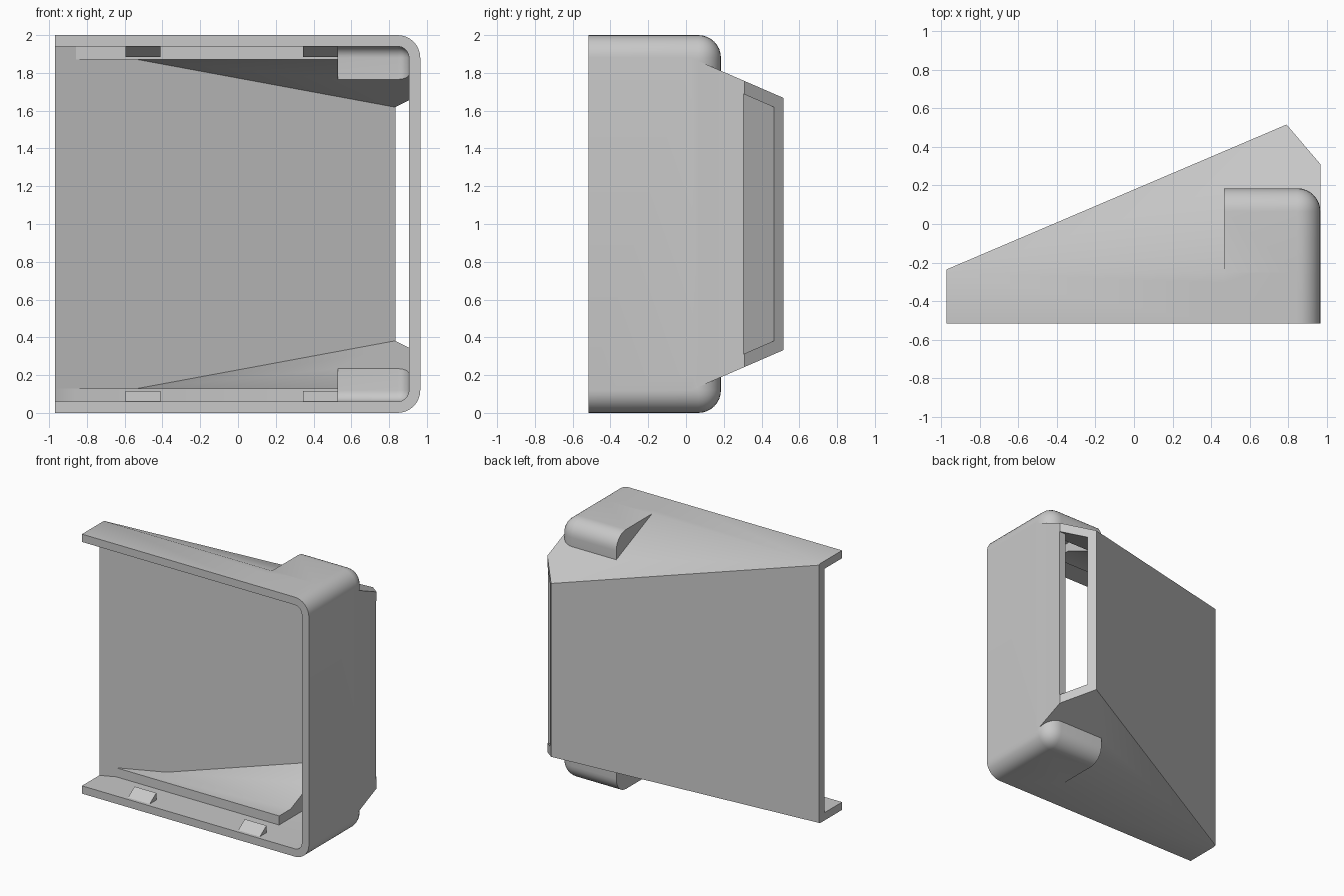
import bpy, bmesh
from mathutils import Vector

cube = bpy.data.objects.get("Cube")
if cube:
    bpy.data.objects.remove(cube, do_unlink=True)

grey = bpy.data.materials.new("light_grey_plastic")
grey.use_nodes = True
colour = (0.58, 0.58, 0.58, 1)
grey.diffuse_color = colour
grey.node_tree.nodes["Principled BSDF"].inputs["Base Color"].default_value = colour

X0, X1, Y0, Y1, H = -0.97, 0.965, -0.515, 0.515, 2.0
WALL, RADIUS, SLOPE = 0.06, 0.12, 0.434


def make_object(name, bm):
    bmesh.ops.recalc_face_normals(bm, faces=bm.faces[:])
    mesh = bpy.data.meshes.new(name)
    bm.to_mesh(mesh)
    bm.free()
    mesh.materials.append(grey)
    ob = bpy.data.objects.new(name, mesh)
    bpy.context.collection.objects.link(ob)
    return ob


def box(name, lo, hi, planes=(), radius=0, segments=8, round_back=False):
    """Box with rounded right (and back) edges, trimmed by planes."""
    bm = bmesh.new()
    bmesh.ops.create_cube(bm, size=1)
    lo, hi = Vector(lo), Vector(hi)
    for v in bm.verts:
        v.co = Vector([lo[i] + (v.co[i] + 0.5) * (hi[i] - lo[i]) for i in range(3)])
    if radius:
        def rounded(e):
            m = (e.verts[0].co + e.verts[1].co) / 2
            right = abs(m.x - hi.x) < 1e-4
            back = round_back and abs(m.y - hi.y) < 1e-4
            end = min(abs(m.z - lo.z), abs(m.z - hi.z)) < 1e-4
            return right + back + end >= 2
        bmesh.ops.bevel(bm, geom=[e for e in bm.edges if rounded(e)], offset=radius,
                        segments=segments, profile=0.5, affect='EDGES')
    for point, normal in planes:
        cut = bmesh.ops.bisect_plane(bm, geom=bm.verts[:] + bm.edges[:] + bm.faces[:],
                                     plane_co=point, plane_no=Vector(normal).normalized(),
                                     clear_outer=True)
        rim = [g for g in cut["geom_cut"] if isinstance(g, bmesh.types.BMEdge)]
        if rim:
            bmesh.ops.contextual_create(bm, geom=rim)
    return make_object(name, bm)


def slopes(y, inset):
    """Top and bottom walls converging toward the back."""
    return [((0, y, H - inset), (0, SLOPE, 1)), ((0, y, inset), (0, SLOPE, -1))]


def combine(target, tool, operation):
    mod = target.modifiers.new(operation.lower(), 'BOOLEAN')
    mod.operation, mod.solver, mod.object = operation, 'EXACT', tool
    bpy.context.view_layer.update()
    graph = bpy.context.evaluated_depsgraph_get()
    mesh = bpy.data.meshes.new_from_object(target.evaluated_get(graph))
    target.modifiers.clear()
    target.data = mesh
    bpy.data.objects.remove(tool, do_unlink=True)


# Outer shell: slanted back panel, chamfered outlet end, tapered top and bottom
panel_normal = (-0.75, 1.76, 0)
outer_panel = ((0.79, Y1, 0), panel_normal)
inner_panel = ((0.833, 0.465, 0), panel_normal)
outlet = ((0.79, Y1, 0), (0.205, 0.175, 0))
housing = box("duct_housing", (X0, Y0, 0), (X1, 0.6, H),
              [outer_panel, outlet] + slopes(-0.25, 0), RADIUS, 1)

# Rounded corner pockets at the top and bottom of the right wall
combine(housing, box("pocket", (0.465, Y0, 0), (X1, 0.185, H), (), RADIUS,
                     round_back=True), 'UNION')

# Hollow interior: front frame, tapering duct, side outlet, corner pockets
inner_x = X1 - WALL
taper = [inner_panel] + slopes(-0.115, 0.13)
cutters = [
    box("frame_space", (-1.1, -0.6, WALL), (inner_x, -0.256, H - WALL),
        [inner_panel], WALL, 1),
    box("duct_space", (-1.1, -0.7, 0.13), (inner_x, 0.6, H - 0.13), taper),
    box("outlet_space", (0.7, 0.305, 0.13), (1.1, 0.7, H - 0.13), taper),
    box("pocket_space", (0.53, -0.65, WALL), (inner_x, 0.125, H - WALL), (), WALL,
        round_back=True),
]
for cutter in cutters:
    combine(housing, cutter, 'DIFFERENCE')

# Wedge snap tabs inside the frame
tabs = []
for side, x in (("left", 0.345), ("right", -0.595)):
    for level in ("lower", "upper"):
        profile = [(-0.49, WALL), (-0.41, 0.115), (-0.41, WALL - 0.01), (-0.49, WALL - 0.01)]
        bm = bmesh.new()
        face = bm.faces.new([bm.verts.new((x, y, z if level == "lower" else H - z))
                             for y, z in profile])
        side_geom = bmesh.ops.extrude_face_region(bm, geom=[face])["geom"]
        moved = [g for g in side_geom if isinstance(g, bmesh.types.BMVert)]
        bmesh.ops.translate(bm, verts=moved, vec=(0.185, 0, 0))
        tabs.append(make_object(f"{level}_{side}_snap_tab", bm))

# Smooth the rounded corners, keep creases sharp
bpy.ops.object.select_all(action='DESELECT')
housing.select_set(True)
bpy.context.view_layer.objects.active = housing
bpy.ops.object.shade_smooth_by_angle(angle=0.5)
